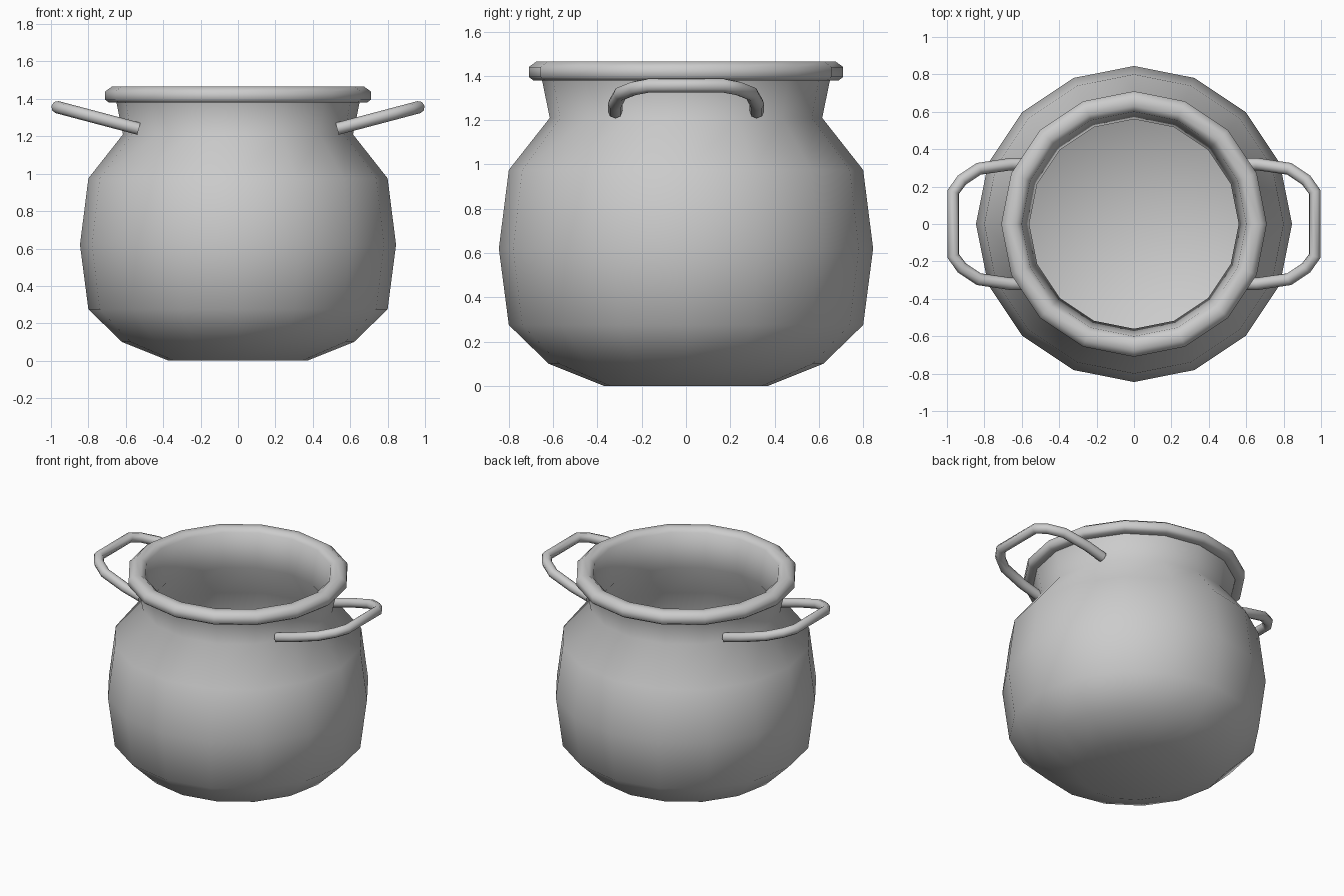
import bpy, bmesh, math
from mathutils import Vector

cube = bpy.data.objects.get("Cube")
if cube:
    bpy.data.objects.remove(cube, do_unlink=True)

metal = bpy.data.materials.new("grey_metal")
metal.use_nodes = True
GREY = (0.6, 0.6, 0.6, 1)
metal.diffuse_color = GREY
metal.node_tree.nodes["Principled BSDF"].inputs["Base Color"].default_value = GREY


def finish(obj):
    """Apply the material and smooth shading with crisp hard edges."""
    obj.data.materials.clear()
    obj.data.materials.append(metal)
    bpy.ops.object.select_all(action="DESELECT")
    obj.select_set(True)
    bpy.context.view_layer.objects.active = obj
    bpy.ops.object.shade_smooth_by_angle(angle=math.radians(62))


def lathe(name, profile, sides):
    """Spin a (radius, height) profile about the z axis."""
    bm = bmesh.new()
    verts = [bm.verts.new((r, 0, z)) for r, z in profile]
    edges = [bm.edges.new(pair) for pair in zip(verts, verts[1:])]
    bmesh.ops.spin(bm, geom=verts + edges, cent=(0, 0, 0), axis=(0, 0, 1),
                   angle=math.tau, steps=sides, use_duplicate=False)
    bmesh.ops.remove_doubles(bm, verts=bm.verts, dist=0.0005)
    bmesh.ops.recalc_face_normals(bm, faces=bm.faces)
    mesh = bpy.data.meshes.new(name)
    bm.to_mesh(mesh)
    bm.free()
    obj = bpy.data.objects.new(name, mesh)
    bpy.context.collection.objects.link(obj)
    finish(obj)


def tube(name, points, radius):
    """Round bar along a polyline."""
    curve = bpy.data.curves.new(name, "CURVE")
    curve.dimensions = "3D"
    curve.bevel_depth = radius
    curve.bevel_resolution = 2
    curve.use_fill_caps = True
    spline = curve.splines.new("POLY")
    spline.points.add(len(points) - 1)
    for p, co in zip(spline.points, points):
        p.co = (*co, 1)
    obj = bpy.data.objects.new(name, curve)
    bpy.context.collection.objects.link(obj)
    bpy.ops.object.select_all(action="DESELECT")
    obj.select_set(True)
    bpy.context.view_layer.objects.active = obj
    bpy.ops.object.convert(target="MESH")
    finish(bpy.context.view_layer.objects.active)


# Hollow pot: outer belly, neck, rolled rim, then the inner wall and floor
outer = [(0, 0), (0.37, 0), (0.62, 0.10), (0.80, 0.275), (0.845, 0.62),
         (0.80, 0.975), (0.615, 1.21), (0.65, 1.38)]
rim = [(0.69, 1.38), (0.71, 1.395), (0.71, 1.44), (0.675, 1.465),
       (0.63, 1.465), (0.60, 1.44)]
inner = [(0.56, 1.21), (0.74, 0.95), (0.785, 0.62), (0.745, 0.31),
         (0.59, 0.14), (0, 0.14)]
lathe("pot_body", outer + rim + inner, 16)

# Tilted carrying handles, mirrored front to back and side to side
half = [(0.53, 0.32), (0.66, 0.32), (0.83, 0.295), (0.92, 0.235), (0.967, 0.17)]
loop = half + [(x, -y) for x, y in reversed(half)]
for side, name in ((1, "left_handle"), (-1, "right_handle")):
    path = [Vector((side * x, y, 1.24 + (x - 0.53) * 0.265)) for x, y in loop]
    tube(name, path, 0.033)
